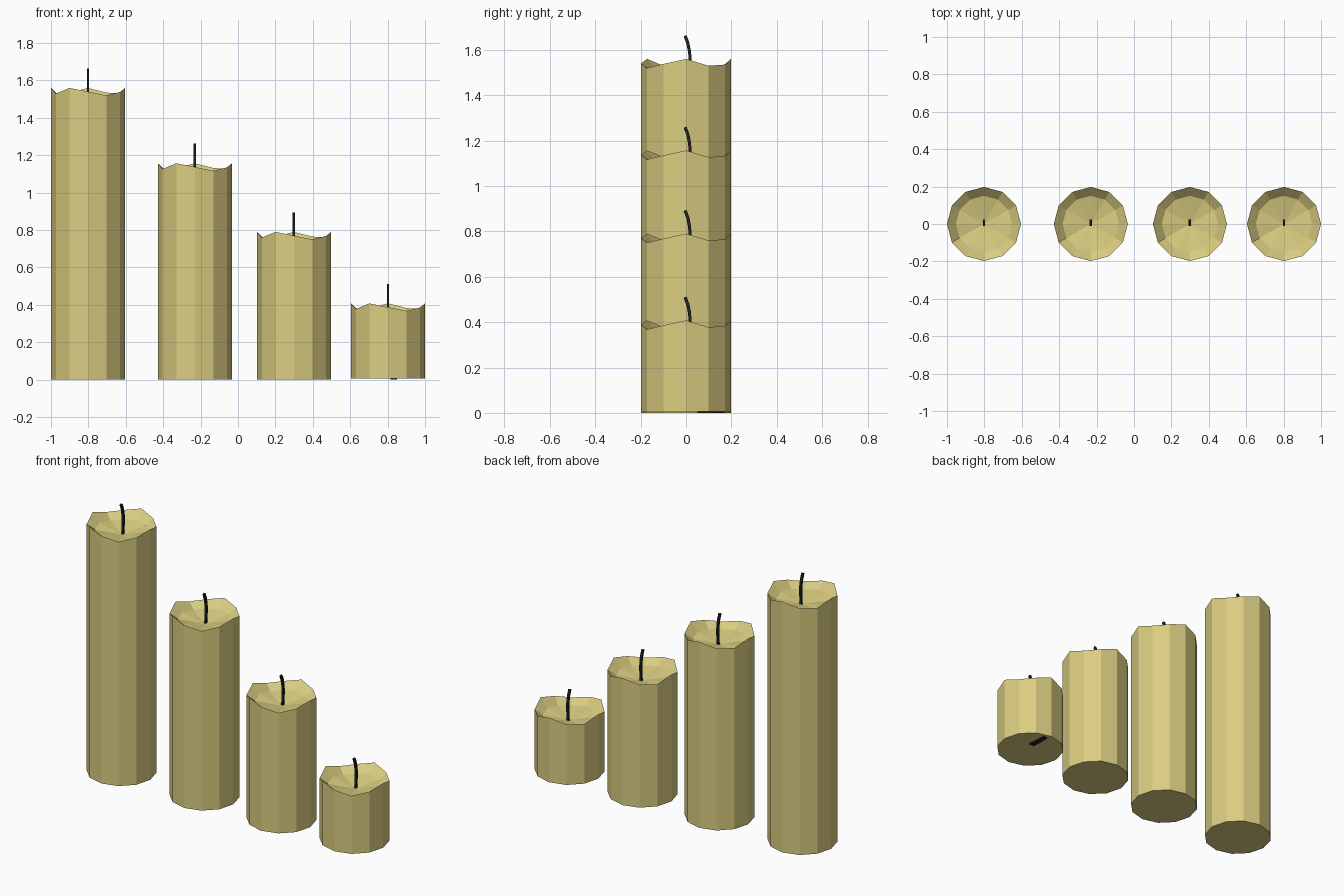
import bpy, bmesh, math

if "Cube" in bpy.data.objects:
    bpy.data.objects.remove(bpy.data.objects["Cube"])


def material(name, rgb):
    m = bpy.data.materials.new(name)
    m.diffuse_color = (*rgb, 1)
    m.use_nodes = True
    m.node_tree.nodes["Principled BSDF"].inputs["Base Color"].default_value = m.diffuse_color
    return m


WAX = material("cream_wax", (0.70, 0.61, 0.22))
BLACK = material("charred_wick", (0.014, 0.014, 0.014))
SIDES, R = 12, 0.198
# rim height above the rim's lowest level, every 30 degrees from +x
RIM = [.04, .01, .015, .04, .015, .01, .04, .01, .04, .02, .0, .018]


def finish(bm, name, mat):
    bmesh.ops.recalc_face_normals(bm, faces=bm.faces)
    me = bpy.data.meshes.new(name)
    bm.to_mesh(me)
    bm.free()
    me.materials.append(mat)
    ob = bpy.data.objects.new(name, me)
    bpy.context.collection.objects.link(ob)


def bridge(bm, a, b):
    for i in range(len(a)):
        j = (i + 1) % len(a)
        bm.faces.new((a[i], a[j], b[j], b[i]))


def candle_body(name, cx, base, low):
    bm = bmesh.new()

    def ring(r, heights):
        return [bm.verts.new((cx + r * math.cos(i * math.tau / SIDES),
                              r * math.sin(i * math.tau / SIDES), heights[i]))
                for i in range(SIDES)]
    bottom = ring(R, [base] * SIDES)
    rim = ring(R, [low + h for h in RIM])
    bowl = ring(R * 0.76, [low - 0.025 + h * 0.3 for h in RIM])
    bm.faces.new(bottom)
    bridge(bm, bottom, rim)
    bridge(bm, rim, bowl)
    # melted bowl fans down to the wick
    centre = bm.verts.new((cx, 0, low - 0.048))
    for i in range(SIDES):
        bm.faces.new((bowl[i], bowl[(i + 1) % SIDES], centre))
    finish(bm, name, WAX)


def wick(name, cx, low):
    bm = bmesh.new()
    path = [(.012, -.06), (.018, .03), (.016, .07), (.008, .11), (-.004, .142)]
    w, rings = 0.0065, []
    for y, z in path:
        rings.append([bm.verts.new((cx + sx * w, y + sy * w, low + z + sy * w * .4))
                      for sx, sy in ((-1, -1), (1, -1), (1, 1), (-1, 1))])
    for a, b in zip(rings, rings[1:]):
        bridge(bm, a, b)
    bm.faces.new(rings[0])
    bm.faces.new(rings[-1])
    finish(bm, name, BLACK)


# four candles, tallest on the left: centre x, base z, lowest rim z
CANDLES = {"tallest": (-.802, 0, 1.52), "tall": (-.231, 0, 1.117),
           "medium": (.299, 0, .75), "short": (.802, .007, .368)}
for size, (cx, base, low) in CANDLES.items():
    candle_body(size + "_candle", cx, base, low)
    wick(size + "_wick", cx, low)

# wick end poking out under the short candle
bm = bmesh.new()
outline = [(.815, .05), (.85, .05), (.84, .17), (.815, .17)]
lo = [bm.verts.new((x, y, 0)) for x, y in outline]
hi = [bm.verts.new((x, y, .009)) for x, y in outline]
bridge(bm, lo, hi)
bm.faces.new(lo)
bm.faces.new(hi)
finish(bm, "short_wick_end", BLACK)
